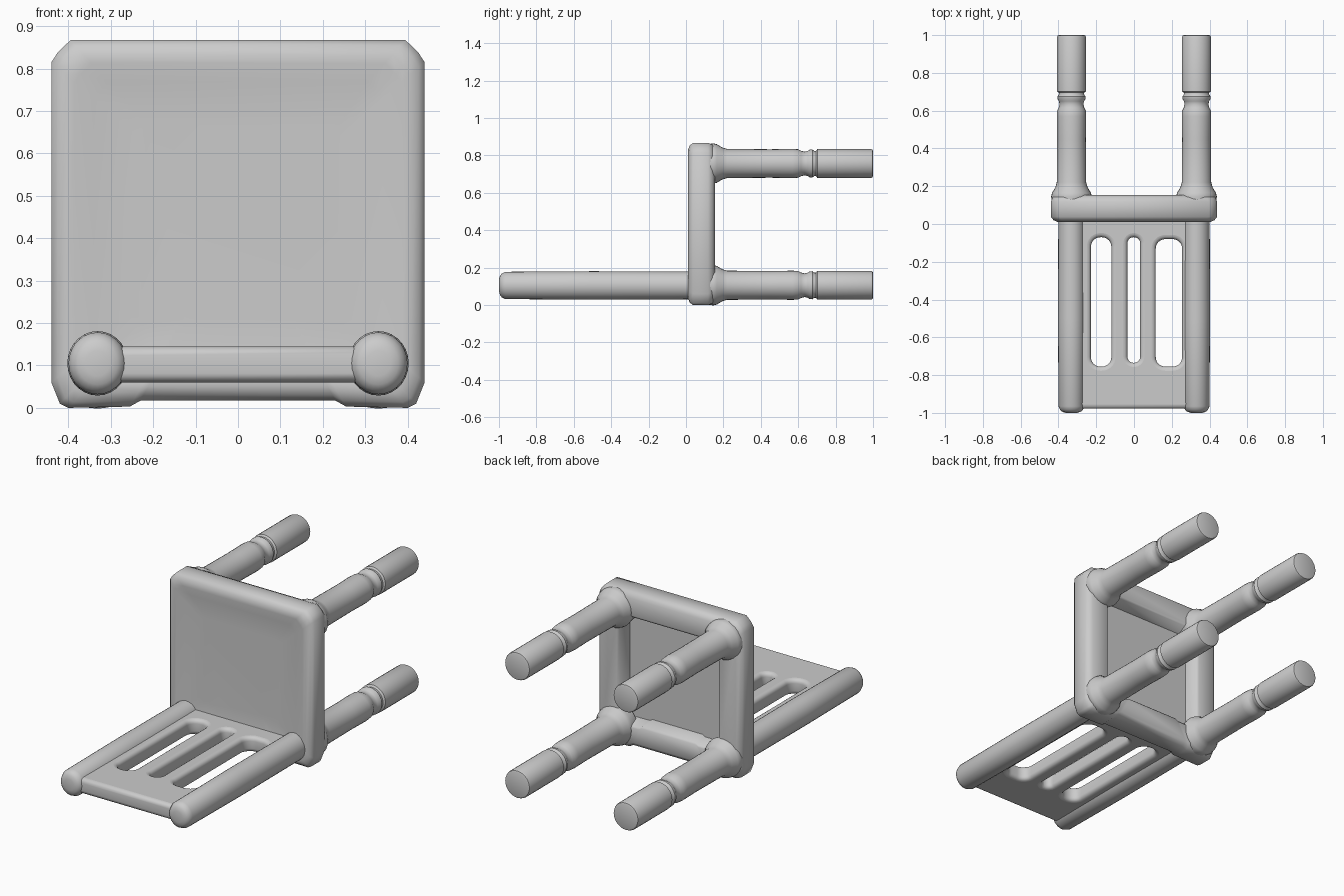
import bpy, bmesh
from math import sin, cos, pi, radians

if "Cube" in bpy.data.objects:
    bpy.data.objects.remove(bpy.data.objects["Cube"])


def smooth(ob, angle=40):
    bpy.ops.object.select_all(action='DESELECT')
    ob.select_set(True)
    bpy.context.view_layer.objects.active = ob
    bpy.ops.object.shade_smooth_by_angle(angle=radians(angle))


def loft(name, loops, angle=40):
    """Skin a closed solid through a list of equal-length point loops."""
    bm = bmesh.new()
    rings = [[bm.verts.new(p) for p in loop] for loop in loops]
    n = len(rings[0])
    for a, b in zip(rings, rings[1:]):
        for i in range(n):
            j = (i + 1) % n
            bm.faces.new((a[i], a[j], b[j], b[i]))
    bm.faces.new(rings[0])
    bm.faces.new(rings[-1])
    bmesh.ops.recalc_face_normals(bm, faces=bm.faces)
    me = bpy.data.meshes.new(name)
    bm.to_mesh(me)
    bm.free()
    ob = bpy.data.objects.new(name, me)
    bpy.context.collection.objects.link(ob)
    smooth(ob, angle)
    return ob


def turned(name, profile, cx, cz, sx=1.0, sides=28):
    """Turned part along y from (y, radius) pairs."""
    ang = [2 * pi * i / sides for i in range(sides)]
    return loft(name, [[(cx + sx * r * cos(a), y, cz + r * sin(a)) for a in ang]
                       for y, r in profile])


# Seat: chamfered slab with rolled edges, shallow dish and recessed underside
HALF, MID = 0.44, 0.435
half_outline = [(0.23, 0.017), (0.255, 0.003), (0.40, 0.0), (0.42, 0.01), (0.44, 0.06),
                (0.44, 0.815), (0.425, 0.838), (0.395, 0.867)]
outline = half_outline + [(-x, z) for x, z in reversed(half_outline)]


def seat_loop(y, inset):
    k = 1 - inset / HALF
    return [(x * k, y, MID + (z - MID) * k) for x, z in outline]


seat_rings = [(0.022, 0.20), (0.019, 0.10), (0.011, 0.055), (0.011, 0.035), (0.02, 0.014),
              (0.038, 0.0), (0.118, 0.0), (0.14, 0.009), (0.154, 0.03),
              (0.154, 0.125), (0.146, 0.137), (0.075, 0.15)]
loft("seat", [seat_loop(y, i) for y, i in seat_rings], 50)

# Legs: flared root, turned groove and bead, plain foot
leg_profile = [(0.09, 0.098), (0.145, 0.108), (0.165, 0.103), (0.195, 0.085), (0.22, 0.078),
               (0.45, 0.076), (0.57, 0.078), (0.60, 0.076), (0.615, 0.068), (0.635, 0.063),
               (0.65, 0.067), (0.662, 0.074), (0.675, 0.075), (0.686, 0.067), (0.695, 0.067),
               (0.702, 0.077), (0.99, 0.077), (0.997, 0.074), (1.0, 0.066)]
for side, cx in (("left", -0.331), ("right", 0.331)):
    turned(f"front_leg_{side}", leg_profile, cx, 0.757)
    turned(f"rear_leg_{side}", leg_profile, cx, 0.106)
    # Backrest posts with rounded tips
    turned(f"back_post_{side}",
           [(-1.0, 0.03), (-0.995, 0.05), (-0.985, 0.064), (-0.965, 0.073),
            (-0.5, 0.076), (0.06, 0.074)], cx, 0.105, 0.94)


# Backrest panel: filled outline with three rounded slots and soft edges
def rounded_rect(x0, x1, y0, y1, r, steps=8):
    pts = []
    for cx, cy, start in ((x1 - r, y1 - r, 0), (x0 + r, y1 - r, 1),
                          (x0 + r, y0 + r, 2), (x1 - r, y0 + r, 3)):
        for i in range(steps + 1):
            a = (start + i / steps) * pi / 2
            pts.append((cx + r * cos(a), cy + r * sin(a)))
    return pts


EDGE = 0.022
curve = bpy.data.curves.new("backrest_panel", 'CURVE')
curve.dimensions = '2D'
curve.fill_mode = 'BOTH'
curve.extrude = 0.0205
curve.bevel_depth = EDGE
curve.bevel_resolution = 3
shapes = [rounded_rect(-0.33, 0.33, -0.978 + EDGE, 0.05, 0.005, 1)]
for x0, x1, y0, y1, r in ((-0.228, -0.12, -0.755, -0.07, 0.05),
                          (-0.035, 0.033, -0.735, -0.07, 0.033),
                          (0.115, 0.255, -0.755, -0.08, 0.05)):
    shapes.append(rounded_rect(x0 - EDGE, x1 + EDGE, y0 - EDGE, y1 + EDGE, r + EDGE))
for pts in shapes:
    sp = curve.splines.new('POLY')
    sp.points.add(len(pts) - 1)
    for p, (x, y) in zip(sp.points, pts):
        p.co = (x, y, 0, 1)
    sp.use_cyclic_u = True
panel = bpy.data.objects.new("backrest_panel", curve)
bpy.context.collection.objects.link(panel)
panel.location.z = 0.1025
bpy.ops.object.select_all(action='DESELECT')
panel.select_set(True)
bpy.context.view_layer.objects.active = panel
bpy.ops.object.convert(target='MESH')
smooth(bpy.context.view_layer.objects.active, 40)
